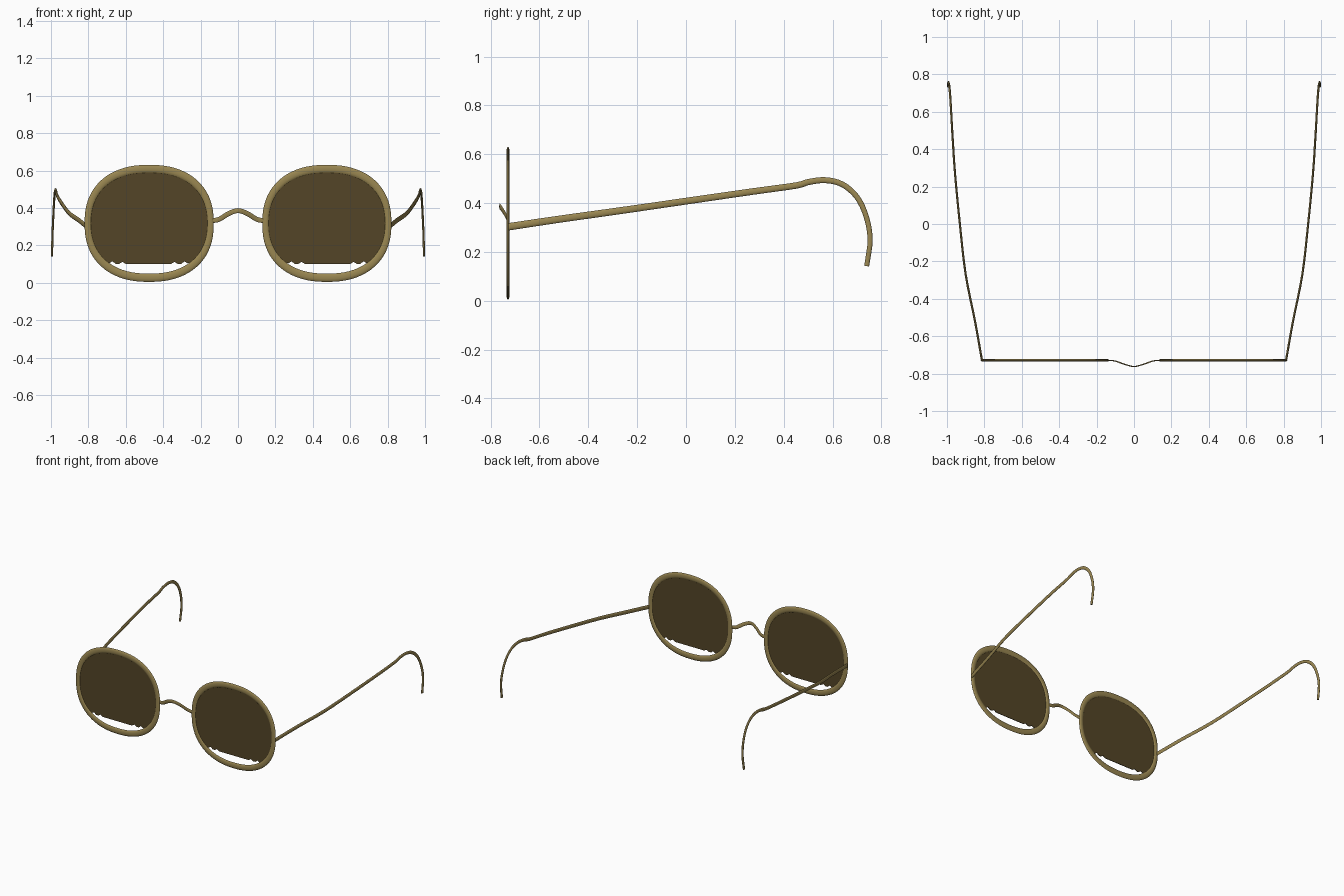
import bpy, bmesh, math
from mathutils import Vector

if "Cube" in bpy.data.objects:
    bpy.data.objects.remove(bpy.data.objects["Cube"])


def material(name, rgb):
    m = bpy.data.materials.new(name)
    m.diffuse_color = (*rgb, 1)
    m.use_nodes = True
    m.node_tree.nodes["Principled BSDF"].inputs["Base Color"].default_value = m.diffuse_color
    return m


BRASS = material("brass", (0.32, 0.24, 0.083))
TINT = material("dark_brown_tint", (0.088, 0.060, 0.020))


def finish(name, bm, mat):
    bmesh.ops.recalc_face_normals(bm, faces=bm.faces)
    me = bpy.data.meshes.new(name)
    bm.to_mesh(me)
    bm.free()
    me.materials.append(mat)
    ob = bpy.data.objects.new(name, me)
    bpy.context.collection.objects.link(ob)
    bpy.ops.object.select_all(action='DESELECT')
    ob.select_set(True)
    bpy.context.view_layer.objects.active = ob
    bpy.ops.object.shade_smooth_by_angle(angle=math.radians(50))
    return ob


def smooth_path(pts, steps=4):
    # Catmull-Rom interpolation through the points
    p = [Vector(q) for q in pts]
    p = [2 * p[0] - p[1]] + p + [2 * p[-1] - p[-2]]
    out = []
    for i in range(1, len(p) - 2):
        a, b, c, d = p[i - 1:i + 3]
        for s in range(steps):
            t = s / steps
            out.append(0.5 * (2 * b + (c - a) * t + (2 * a - 5 * b + 4 * c - d) * t * t
                              + (3 * b - a - 3 * c + d) * t ** 3))
    return out + [p[-2]]


def sweep(name, path, axis, thin, wide, closed=False, sides=10):
    # oval tube: half-thickness `thin` along axis, half-width wide(i) across it
    bm = bmesh.new()
    n = len(path)
    rings = []
    for i, p in enumerate(path):
        a = path[(i - 1) % n] if closed else path[max(i - 1, 0)]
        b = path[(i + 1) % n] if closed else path[min(i + 1, n - 1)]
        t = (b - a).normalized()
        across = t.cross(axis).normalized()
        flat = across.cross(t)
        rings.append([bm.verts.new(p + flat * thin * math.sin(math.tau * k / sides)
                                   + across * wide(i) * math.cos(math.tau * k / sides))
                      for k in range(sides)])
    for i in range(n if closed else n - 1):
        r, q = rings[i], rings[(i + 1) % n]
        for k in range(sides):
            j = (k + 1) % sides
            bm.faces.new((r[k], r[j], q[j], q[k]))
    if not closed:
        bm.faces.new(rings[0])
        bm.faces.new(rings[-1])
    return finish(name, bm, BRASS)


def oval(cx, y, cz, a, b, n, power=2.3):
    # rounded-square oval in the xz plane
    pts = []
    for i in range(n):
        c, s = math.cos(math.tau * i / n), math.sin(math.tau * i / n)
        pts.append(Vector((cx + a * math.copysign(abs(c) ** (2 / power), c), y,
                           cz + b * math.copysign(abs(s) ** (2 / power), s))))
    return pts


ARM = [(0.813, -0.728, 0.303), (0.85, -0.52, 0.334), (0.90, -0.27, 0.369),
       (0.931, 0, 0.408), (0.957, 0.27, 0.447), (0.969, 0.45, 0.472),
       (0.972, 0.5, 0.486), (0.976, 0.57, 0.494), (0.98, 0.64, 0.477),
       (0.984, 0.70, 0.425), (0.988, 0.738, 0.345), (0.992, 0.754, 0.25),
       (0.9945, 0.74, 0.142)]

for side, label in ((-1, "left"), (1, "right")):
    # rim
    N = 72
    sweep(label + "_rim", oval(side * 0.475, -0.729, 0.318, 0.328, 0.291, N),
          Vector((0, 1, 0)), 0.007,
          lambda i: 0.017 + 0.005 * abs(math.sin(math.tau * i / N)), closed=True)

    # tinted lens with an uneven, cut-off lower edge
    bm = bmesh.new()
    outline = []
    for i, p in enumerate(oval(side * 0.479, -0.731, 0.318, 0.321, 0.276, 96)):
        dx = abs(p.x - side * 0.475)
        floor = 0.1 if dx < 0.13 else 0.1 + 0.012 * (i % 3 == 0) + 0.1 * max(0, dx - 0.16)
        p.z = max(p.z, floor)
        outline.append(p)
    front = [bm.verts.new(p) for p in outline]
    back = [bm.verts.new(p + Vector((0, 0.004, 0))) for p in outline]
    bm.faces.new(front)
    bm.faces.new(back)
    for i in range(len(front)):
        j = (i + 1) % len(front)
        bm.faces.new((front[i], front[j], back[j], back[i]))
    finish(label + "_lens", bm, TINT)

    # temple arm with ear hook
    arm = smooth_path([(side * x, y, z) for x, y, z in ARM])
    sweep(label + "_arm", arm, Vector((1, 0, 0)), 0.006,
          lambda i: 0.015 - 0.005 * i / (len(arm) - 1))

# nose bridge: a thin bowed strip
bridge = smooth_path([(-0.14, -0.729, 0.332), (-0.10, -0.733, 0.340), (-0.05, -0.75, 0.370),
                      (0, -0.762, 0.386), (0.05, -0.75, 0.370), (0.10, -0.733, 0.340),
                      (0.14, -0.729, 0.332)])
sweep("nose_bridge", bridge, Vector((0, 1, 0)), 0.003, lambda i: 0.013)
